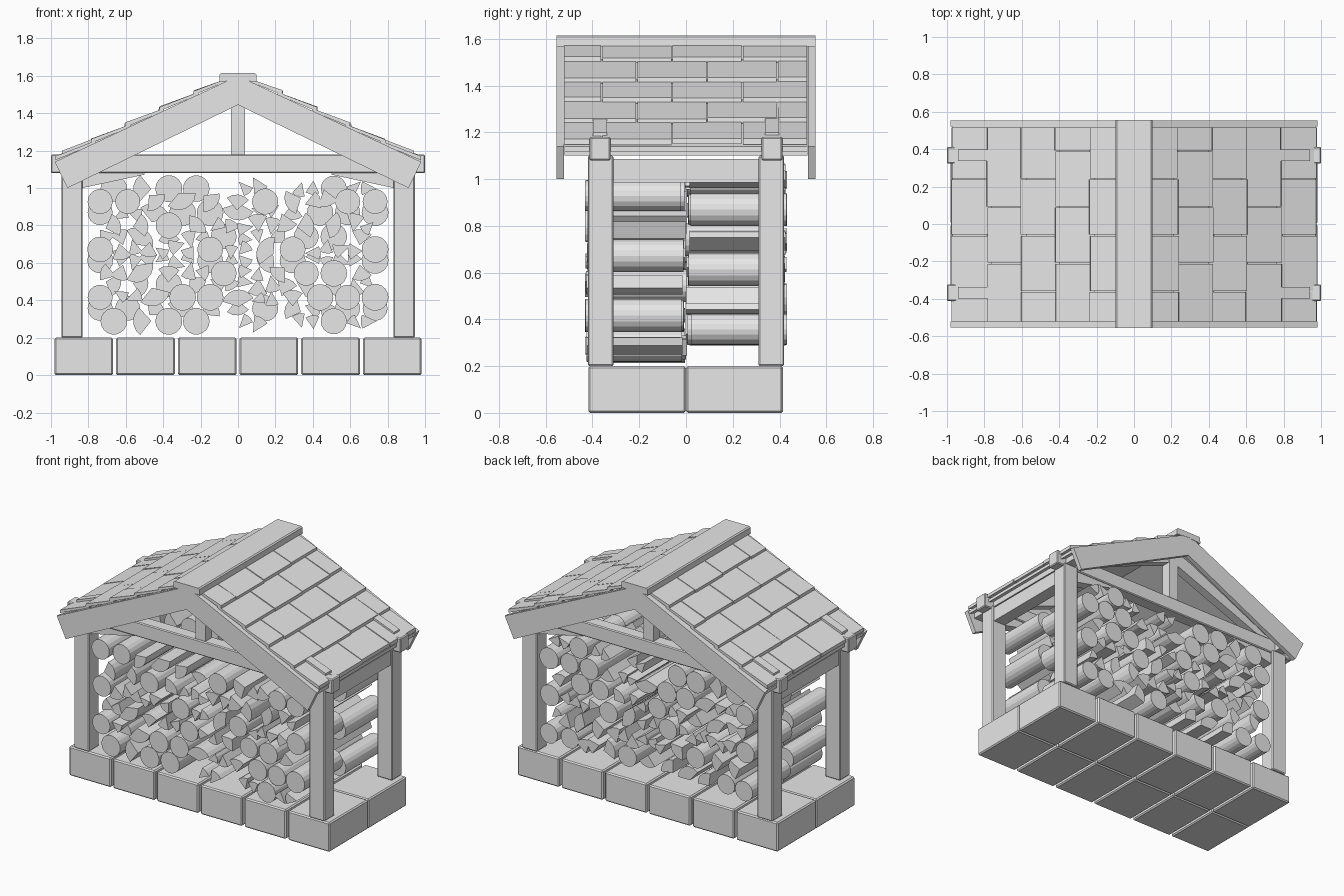
import bpy, bmesh, math, random

if "Cube" in bpy.data.objects:
    bpy.data.objects.remove(bpy.data.objects["Cube"])

random.seed(7)
grey = bpy.data.materials.new("plain grey")
grey.diffuse_color = (0.8, 0.8, 0.8, 1)
grey.use_nodes = True
grey.node_tree.nodes["Principled BSDF"].inputs["Base Color"].default_value = grey.diffuse_color


def finish(name, bm, bevel=0):
    bmesh.ops.recalc_face_normals(bm, faces=bm.faces)
    mesh = bpy.data.meshes.new(name)
    bm.to_mesh(mesh)
    bm.free()
    mesh.materials.append(grey)
    ob = bpy.data.objects.new(name, mesh)
    bpy.context.scene.collection.objects.link(ob)
    if bevel:
        mod = ob.modifiers.new("bevel", "BEVEL")
        mod.width, mod.segments = bevel, 1
    return ob


def prism(bm, pts, y0, y1):
    """Extrude an x-z outline from y0 to y1."""
    a = [bm.verts.new((x, y0, z)) for x, z in pts]
    b = [bm.verts.new((x, y1, z)) for x, z in pts]
    bm.faces.new(a)
    bm.faces.new(b[::-1])
    n = len(pts)
    for i in range(n):
        j = (i + 1) % n
        bm.faces.new((a[j], a[i], b[i], b[j]))


def box(bm, x0, x1, y0, y1, z0, z1):
    prism(bm, [(x0, z0), (x1, z0), (x1, z1), (x0, z1)], y0, y1)


def both(bm, pts, y0, y1):
    """The outline on the right and mirrored on the left."""
    prism(bm, pts, y0, y1)
    prism(bm, [(-x, z) for x, z in pts], y0, y1)


def slope(x):
    return 1.60 - 0.472 * x


# Stone base: two rows of six blocks
bm = bmesh.new()
for i in range(6):
    x = -0.825 + 0.33 * i
    for y0, y1 in ((-0.418, -0.001), (0.001, 0.415)):
        box(bm, x - 0.157, x + 0.157, y0, y1, 0, 0.2)
finish("base_blocks", bm, 0.008)

# Four corner posts
bm = bmesh.new()
for sx in (-1, 1):
    for sy in (-1, 1):
        y = 0.365 * sy
        box(bm, 0.888 * sx - 0.057, 0.888 * sx + 0.057, y - 0.055, y + 0.055, 0.2, 1.1)
finish("corner_posts", bm, 0.006)

# Trusses: tie beam, king post, rafters and haunches at each gable
ties, kings, rafters, haunches = (bmesh.new() for _ in range(4))
for s in (-1, 1):
    y = 0.368 * s
    box(ties, -1.0, 1.0, y - 0.045, y + 0.045, 1.08, 1.18)
    box(kings, -0.037, 0.037, y - 0.035, y + 0.035, 1.17, 1.48)
    both(rafters, [(0, 1.56), (0.94, 1.2), (0.94, 1.1), (0, 1.46)], y - 0.03, y + 0.03)
    both(haunches, [(0.835, 1.0), (0.835, 1.085), (0.5, 1.085), (0.5, 1.072)],
         y - 0.035, y + 0.035)
finish("tie_beams", ties, 0.006)
finish("king_posts", kings)
finish("rafters", rafters)
finish("haunches", haunches)

# Side beams between the posts and purlins under the eaves
bm = bmesh.new()
for s in (-1, 1):
    box(bm, 0.888 * s - 0.045, 0.888 * s + 0.045, -0.32, 0.32, 0.985, 1.085)
finish("side_beams", bm)
bm = bmesh.new()
for s in (-1, 1):
    box(bm, 0.89 * s - 0.035, 0.89 * s + 0.035, -0.52, 0.52, 1.1, 1.16)
finish("eave_purlins", bm)

# Sloping gable boards with square-cut lower ends
bm = bmesh.new()
for y0, y1 in ((-0.553, -0.522), (0.522, 0.553)):
    both(bm, [(0, 1.6), (0.98, 1.14), (0.912, 1.0), (0, 1.445)], y0, y1)
finish("gable_boards", bm)

# Roof deck
bm = bmesh.new()
both(bm, [(0, slope(0) - 0.003), (0.97, slope(0.97) - 0.003),
          (0.97, slope(0.97) - 0.025), (0, slope(0) - 0.025)], -0.52, 0.52)
finish("roof_deck", bm)

# Five staggered rows of overlapping shingles on each slope
bm = bmesh.new()
edges = [0.98, 0.79, 0.605, 0.425, 0.24, 0.09]
for side in (-1, 1):
    for r in range(5):
        first = -0.36 if r % 2 == 0 else -0.51
        cuts = [-0.525] + [first + 0.3 * k for k in range(4)] + [0.52]
        cuts = [c for c in cuts if c <= 0.52]
        if cuts[1] - cuts[0] < 0.05:
            cuts.pop(1)
        for y0, y1 in zip(cuts, cuts[1:]):
            if y1 - y0 < 0.04:
                continue
            lo = edges[r] + random.uniform(-0.006, 0.003)
            up = edges[r + 1] - 0.03
            lift = random.uniform(-0.003, 0.003)
            pts = [(lo, slope(lo) + 0.01), (lo - 0.002, slope(lo) + 0.034 + lift),
                   (up, slope(up) + 0.013), (up, slope(up) - 0.002)]
            prism(bm, [(side * x, z) for x, z in pts], y0 + 0.003, y1 - 0.003)
finish("roof_shingles", bm)

# Ridge cap
bm = bmesh.new()
prism(bm, [(-0.1, 1.568), (0, 1.578), (0.1, 1.568), (0.098, 1.608), (0.09, 1.615),
           (-0.09, 1.615), (-0.098, 1.608)], -0.555, 0.555)
finish("ridge_cap", bm)

# Firewood: O is a round log, s a split piece; the back stack is the front one turned over
rows = ["OOssssOssOO", "ssOsssssss", "OsssOssOssO",
        "ssssOssOOs", "OssOOsssOOO", "OsOO.s.sOs"]


def round_log(x, z):
    r = random.uniform(0.066, 0.072)
    return [(x + r * math.cos(t * math.tau / 18), z + r * math.sin(t * math.tau / 18))
            for t in range(18)]


def split_log(x, z, r, spread):
    """Pie-shaped outline centred on its own middle."""
    turn = random.uniform(0, math.tau)
    n = max(3, round(spread / 0.35))
    pts = [(0, 0)] + [(r * math.cos(turn + spread * (k / n - 0.5)),
                       r * math.sin(turn + spread * (k / n - 0.5))) for k in range(n + 1)]
    cx, cz = 0.55 * r * math.cos(turn), 0.55 * r * math.sin(turn)
    return [(x + px - cx, z + pz - cz) for px, pz in pts]


rounds, splits = bmesh.new(), bmesh.new()
for k, row in enumerate(rows):
    x0 = -0.737 if k % 2 == 0 else -0.664
    z = 0.928 - 0.128 * k
    for i, kind in enumerate(row):
        x = x0 + 0.147 * i
        outlines = []
        if kind == "O":
            outlines.append(round_log(x, z))
        elif kind == "s":
            if random.random() < 0.5:
                outlines.append(split_log(x, z, random.uniform(0.08, 0.1),
                                          random.uniform(1.3, 2.4)))
            else:
                for d in (-0.035, 0.035):
                    outlines.append(split_log(x + d, z + random.uniform(-0.02, 0.02),
                                              random.uniform(0.07, 0.1),
                                              random.uniform(0.8, 1.3)))
        for pts in outlines:
            bm = rounds if kind == "O" else splits
            j = random.uniform(-0.015, 0.012)
            prism(bm, pts, -0.418 + j, -0.008 + j)
            prism(bm, [(px, 1.285 - pz) for px, pz in pts], 0.008 - j, 0.418 - j)
finish("round_logs", rounds)
finish("split_logs", splits)
